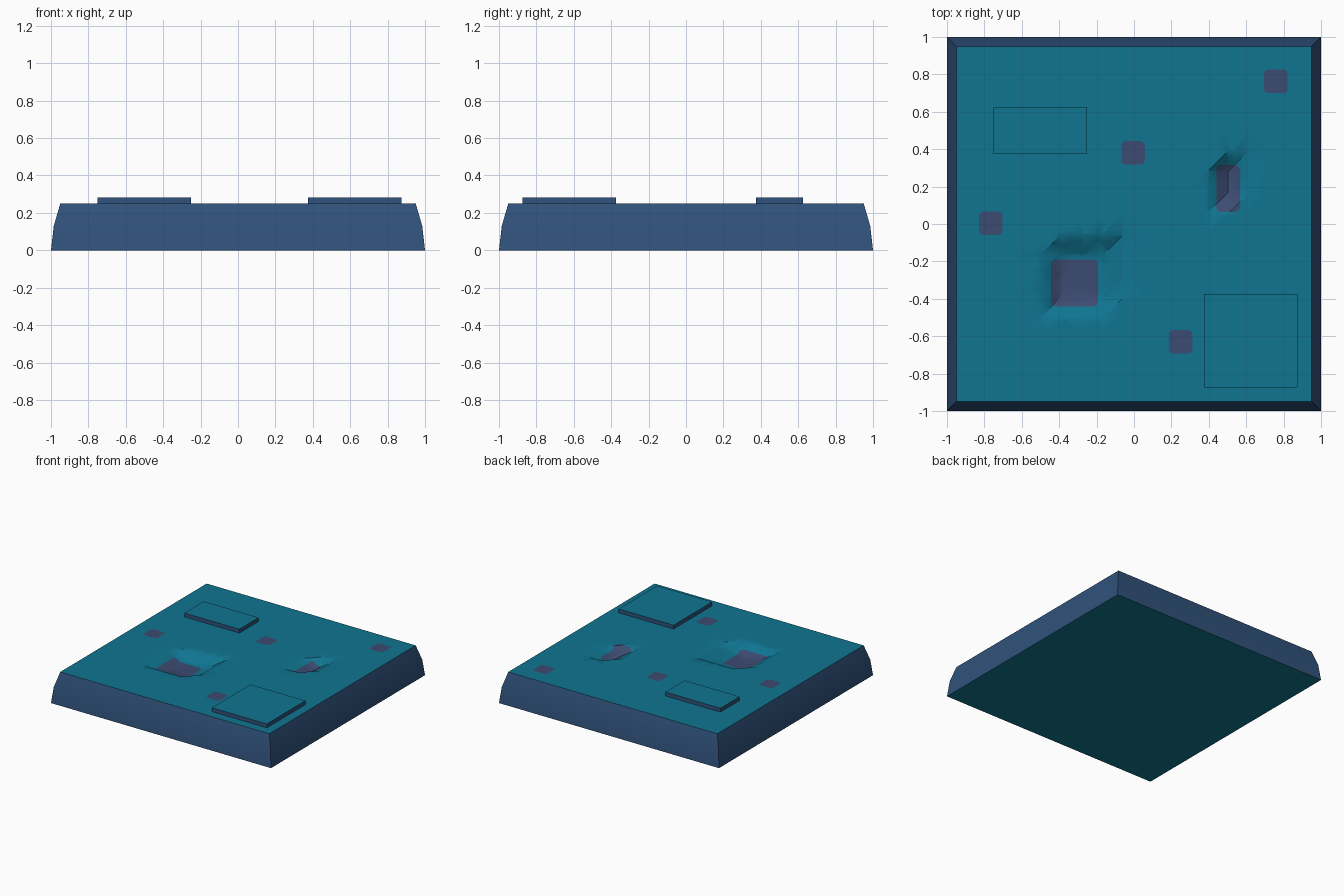
import bpy
import bmesh
from math import cos, sin, tau, radians
from mathutils import Vector

cube = bpy.data.objects.get("Cube")
if cube:
    bpy.data.objects.remove(cube, do_unlink=True)


def material(name, rgb):
    mat = bpy.data.materials.new(name)
    mat.use_nodes = True
    color = (*rgb, 1)
    mat.diffuse_color = color
    bsdf = mat.node_tree.nodes["Principled BSDF"]
    bsdf.inputs["Base Color"].default_value = color
    bsdf.inputs["Roughness"].default_value = 0.8
    return mat


teal = material("teal", (0.005, 0.178, 0.285))
navy = material("navy", (0.03, 0.085, 0.2))
purple = material("muted purple", (0.045, 0.07, 0.165))
MATS = [teal, navy, purple]
TEAL, NAVY, PURPLE = range(3)

TOP = 0.25
HALF = 0.95
CELLS = 17
STEP = 2 * HALF / CELLS


def finish(name, bm):
    mesh = bpy.data.meshes.new(name)
    bm.to_mesh(mesh)
    bm.free()
    for mat in MATS:
        mesh.materials.append(mat)
    obj = bpy.data.objects.new(name, mesh)
    bpy.context.collection.objects.link(obj)
    bpy.ops.object.select_all(action="DESELECT")
    obj.select_set(True)
    bpy.context.view_layer.objects.active = obj
    bpy.ops.object.shade_smooth_by_angle(angle=radians(30))
    return obj


# Base: curved side walls and a flat underside
bm = bmesh.new()
rings = []
for half, z in ((1, 0), (0.985, 0.13), (HALF, TOP)):
    corners = ((-half, -half), (half, -half), (half, half), (-half, half))
    rings.append([bm.verts.new((x, y, z)) for x, y in corners])
for low, high in zip(rings, rings[1:]):
    for i in range(4):
        j = (i + 1) % 4
        wall = bm.faces.new((low[i], low[j], high[j], high[i]))
        wall.material_index = NAVY
bm.faces.new(rings[0][::-1]).material_index = TEAL
finish("base_walls", bm)

# Top surface: a triangulated grid with two sunken hollows
HOLLOWS = ((-0.45, -0.12, -0.45, -0.12), (0.45, 0.55, 0.1, 0.32))
HOLLOW_DEPTH = 0.0625


def height(x, y):
    sunk = any(a < x < b and c < y < d for a, b, c, d in HOLLOWS)
    return TOP - HOLLOW_DEPTH * sunk


bm = bmesh.new()
grid = []
for i in range(CELLS + 1):
    x = -HALF + i * STEP
    ys = [-HALF + j * STEP for j in range(CELLS + 1)]
    grid.append([bm.verts.new((x, y, height(x, y))) for y in ys])
for i in range(CELLS):
    for j in range(CELLS):
        a, b = grid[i][j], grid[i + 1][j]
        c, d = grid[i + 1][j + 1], grid[i][j + 1]
        bm.faces.new((a, b, c))
        bm.faces.new((a, c, d))


def paint_spot(cx, cy, w, h, radius=0.025):
    """Cut a rounded rectangle into the surface and colour its faces."""
    inside = list(bm.faces)
    for k in range(16):
        normal = Vector((cos(k * tau / 16), sin(k * tau / 16), 0))
        corner = Vector((
            cx + (w / 2 - radius) * (1 if normal.x > 0 else -1),
            cy + (h / 2 - radius) * (1 if normal.y > 0 else -1), 0))
        point = corner + normal * radius
        geom = set(inside)
        for face in inside:
            geom.update(face.edges, face.verts)
        cut = bmesh.ops.bisect_plane(
            bm, geom=list(geom), dist=1e-5, plane_co=point, plane_no=normal)
        faces = [g for g in cut["geom"] if isinstance(g, bmesh.types.BMFace)]
        inside = [f for f in faces
                  if (f.calc_center_median() - point).dot(normal) < 0]
    for face in inside:
        face.material_index = PURPLE


# Painted spots, two of them lying in the hollows
SPOT = 0.125
for cx, cy in ((0.758, 0.763), (-0.005, 0.38), (-0.765, 0.003), (0.25, -0.63)):
    paint_spot(cx, cy, SPOT, SPOT)
paint_spot(0.503, 0.19, SPOT, 2 * SPOT)
paint_spot(-0.318, -0.315, 2 * SPOT, 2 * SPOT)
finish("top_surface", bm)


# Raised plates: teal tops with navy edges
def plate(name, cx, cy, w, h, thick=0.032):
    bm = bmesh.new()
    bmesh.ops.create_cube(bm, size=1)
    bmesh.ops.scale(bm, vec=(w, h, thick), verts=bm.verts)
    bmesh.ops.translate(bm, vec=(cx, cy, TOP + thick / 2), verts=bm.verts)
    bm.normal_update()
    for face in bm.faces:
        face.material_index = TEAL if face.normal.z > 0.5 else NAVY
    # the hidden underside is left open
    under = [f for f in bm.faces if f.normal.z < -0.5]
    bmesh.ops.delete(bm, geom=under, context="FACES_ONLY")
    finish(name, bm)


plate("small_raised_plate", -0.5, 0.5, 0.5, 0.25)
plate("large_raised_plate", 0.625, -0.625, 0.5, 0.5)
